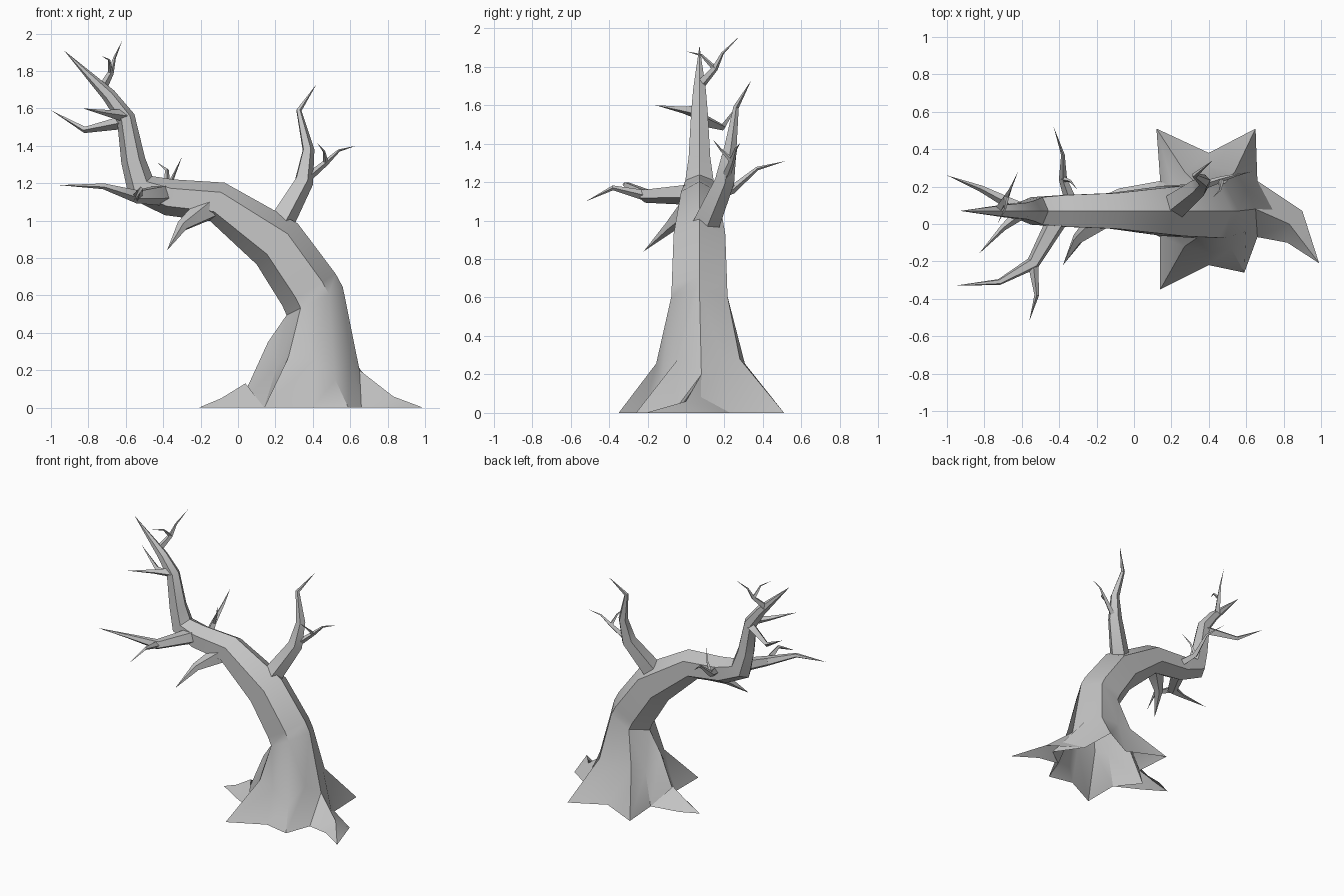
import bpy, bmesh, math
from mathutils import Vector

cube = bpy.data.objects.get("Cube")
if cube:
    bpy.data.objects.remove(cube, do_unlink=True)

bark = bpy.data.materials.new("grey_bark")
bark.use_nodes = True
GREY = (0.55, 0.55, 0.55, 1)
bark.diffuse_color = GREY
bark.node_tree.nodes["Principled BSDF"].inputs["Base Color"].default_value = GREY


def finish(bm, name):
    """Turn a bmesh into a shaded, coloured object."""
    bmesh.ops.recalc_face_normals(bm, faces=bm.faces)
    mesh = bpy.data.meshes.new(name)
    bm.to_mesh(mesh)
    bm.free()
    mesh.materials.append(bark)
    obj = bpy.data.objects.new(name, mesh)
    bpy.context.collection.objects.link(obj)
    bpy.ops.object.select_all(action='DESELECT')
    obj.select_set(True)
    bpy.context.view_layer.objects.active = obj
    bpy.ops.object.shade_smooth_by_angle(angle=math.radians(30))


def tube(bm, points, radii, sides):
    """Sweep a polygon along a path, closing it in a sharp tip."""
    steps = [(after - before).normalized() for before, after in zip(points, points[1:])]
    rings = []
    normal = None
    for i, radius in enumerate(radii):
        along = (steps[i] + steps[max(i - 1, 0)]).normalized()
        if normal is None:
            side = Vector((0, 1, 0)) if abs(along.y) < 0.8 else Vector((1, 0, 0))
            normal = side.cross(along)
        normal = (normal - along * normal.dot(along)).normalized()
        across = along.cross(normal)
        ring = []
        for k in range(sides):
            angle = math.tau * k / sides
            offset = normal * math.cos(angle) + across * math.sin(angle)
            ring.append(bm.verts.new(points[i] + offset * radius))
        rings.append(ring)
    for low, high in zip(rings, rings[1:]):
        for k in range(sides):
            bm.faces.new((low[k - 1], low[k], high[k], high[k - 1]))
    tip = bm.verts.new(points[-1])
    for k in range(sides):
        bm.faces.new((rings[-1][k - 1], rings[-1][k], tip))
    return rings


# Trunk: six-sided, leaning over and rising into the crown (x, z, radius)
AXIS_Y = 0.07
trunk = [(.41, .57, .168), (.38, .63, .166), (.21, .875, .155), (-.11, 1.1, .11),
         (-.37, 1.125, .098), (-.52, 1.18, .085), (-.56, 1.32, .065),
         (-.6, 1.55, .05), (-.69, 1.67, .038), (-.93, 1.91, 0)]
bm = bmesh.new()
top = tube(bm, [Vector((x, AXIS_Y, z)) for x, z, radius in trunk],
           [radius for x, z, radius in trunk[:-1]], 6)[0]

# Root flare: each ridge runs from tip to knee, with a valley between ridges
ridges = [((.8, .03, 0), (.65, .08, .2)), ((.65, .51, 0), (.54, .28, .28)),
          ((.12, .51, 0), (.27, .28, .28)), ((0, .1, 0), (.16, .08, .35)),
          ((.14, -.35, 0), (.27, -.12, .27)), ((.59, -.26, 0), (.52, -.13, .15))]
valleys = []
for k in range(6):
    angle = math.tau * (k + 0.5) / 6
    valleys.append(Vector((.4 + .3 * math.cos(angle), .08 + .3 * math.sin(angle), 0)))
tips = [bm.verts.new(tip) for tip, knee in ridges]
knees = [bm.verts.new(knee) for tip, knee in ridges]
for k in range(6):
    j = (k + 1) % 6
    foot = bm.verts.new(valleys[k])
    dip = bm.verts.new(valleys[k].lerp((top[k].co + top[j].co) / 2, .45))
    for face in ((tips[k], foot, dip, knees[k]), (foot, tips[j], knees[j], dip),
                 (knees[k], dip, top[k]), (dip, knees[j], top[j]), (dip, top[j], top[k])):
        bm.faces.new(face)
finish(bm, "trunk")


def long_root(name, back, ridge, front, end):
    """Tent-shaped root with a ridge line between two ground lines."""
    bm = bmesh.new()
    crest = [bm.verts.new(p) for p in ridge]
    tip = bm.verts.new(end)
    for line in (back, front):
        inner, outer = [bm.verts.new(p) for p in line]
        bm.faces.new((inner, outer, crest[1], crest[0]))
        bm.faces.new((outer, tip, crest[1]))
    finish(bm, name)


long_root("left_root", (valleys[0], (.9, .07, 0)), (ridges[0][1], (.83, 0, .06)),
          (valleys[5], (.82, -.1, 0)), (.99, -.21, 0))
long_root("right_root", (valleys[2], (-.08, .19, 0)), ((.04, .1, .13), (-.09, .11, .05)),
          (valleys[3], (-.05, .03, 0)), (-.21, .13, 0))


def branch(name, radius, *path, sides=4):
    """Branch that thins by rule from its base radius to a point."""
    points = [Vector(p) for p in path]
    last = len(points) - 1
    bm = bmesh.new()
    tube(bm, points, [radius * (1 - i / last) ** 1.15 for i in range(last)], sides)
    finish(bm, name)
    return points


# Left branch with a forked twig
limb = branch("left_branch", .075, (.22, .1, .98), (.35, .2, 1.21), (.375, .23, 1.38),
              (.325, .26, 1.59), (.42, .34, 1.73), sides=5)
twig = branch("left_twig", .025, limb[1], (.47, .24, 1.31), (.54, .26, 1.375), (.63, .28, 1.4))
branch("left_twig_fork", .014, twig[1], (.46, .18, 1.37), (.42, .14, 1.42))

# Forked branches on the back and front of the trunk, and one underneath
limb = branch("back_branch", .035, (-.33, .1, 1.12), (-.38, .24, 1.16), (-.38, .37, 1.27),
              (-.43, .52, 1.31))
branch("back_fork", .016, limb[1], (-.34, .23, 1.25), (-.3, .18, 1.34))
limb = branch("front_branch", .06, (-.4, .04, 1.14), (-.54, -.21, 1.13), (-.72, -.31, 1.185),
              (-.96, -.33, 1.19), sides=5)
branch("front_fork", .028, limb[1], (-.52, -.38, 1.17), (-.56, -.52, 1.1))
branch("under_branch", .07, (-.17, .03, 1.06), (-.3, -.08, .97), (-.38, -.22, .84), sides=5)

# Crown branches
branch("crown_front_branch", .038, (-.59, .07, 1.56), (-.7, -.02, 1.575), (-.83, -.16, 1.6))
branch("crown_back_branch", .038, (-.59, .07, 1.53), (-.82, .19, 1.485), (-1, .26, 1.59))
twig = branch("crown_twig", .026, (-.73, .07, 1.7), (-.68, .15, 1.79), (-.66, .19, 1.87),
              (-.62, .28, 1.96))
branch("crown_twig_fork", .014, twig[1], (-.69, .08, 1.86), (-.73, 0, 1.88))
